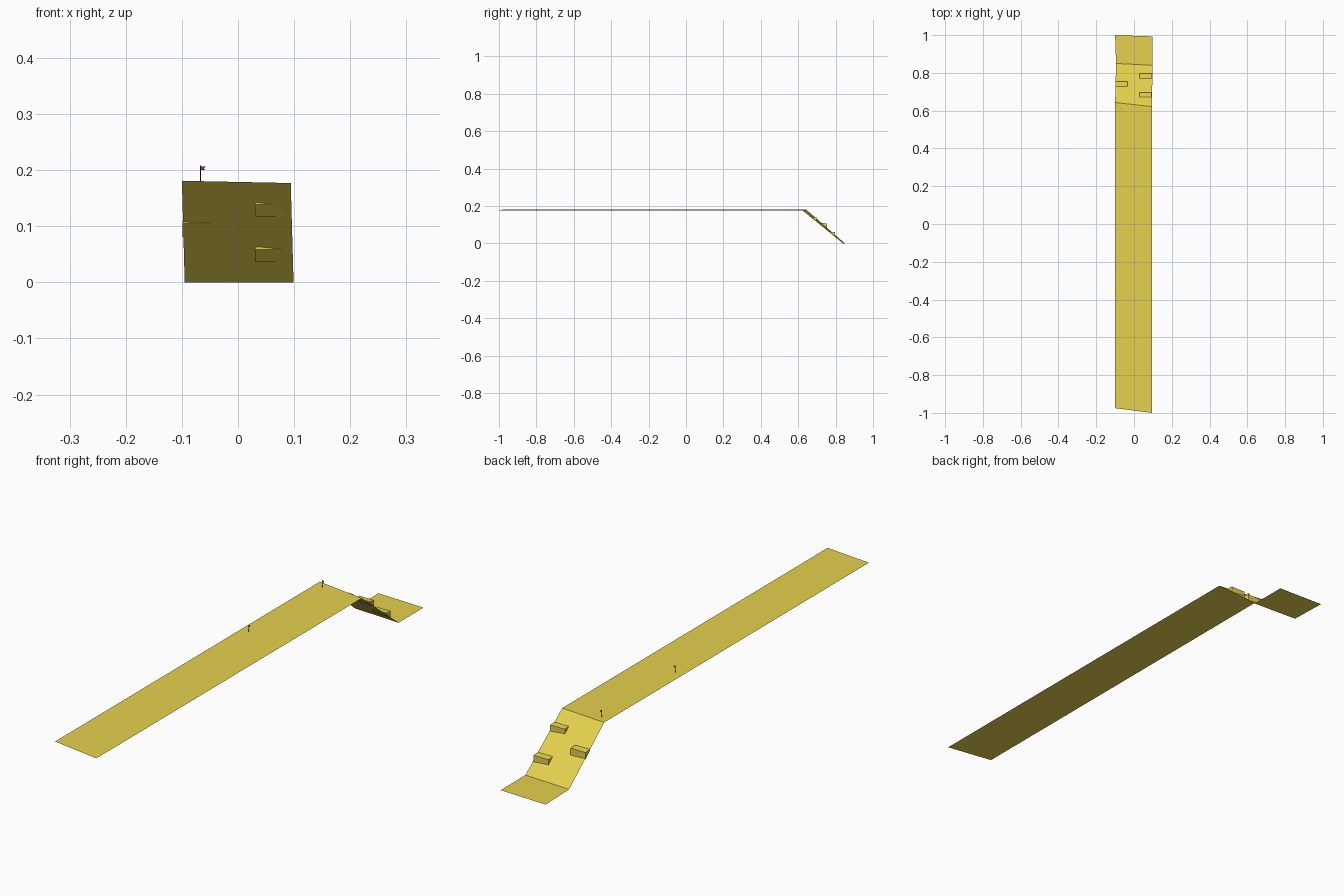
import bpy

if "Cube" in bpy.data.objects:
    bpy.data.objects.remove(bpy.data.objects["Cube"])


def material(name, rgb):
    m = bpy.data.materials.new(name)
    m.diffuse_color = (*rgb, 1)
    m.use_nodes = True
    m.node_tree.nodes["Principled BSDF"].inputs["Base Color"].default_value = m.diffuse_color
    return m


def mesh_object(name, verts, faces, mat):
    me = bpy.data.meshes.new(name)
    me.from_pydata(verts, [], faces)
    me.materials.append(mat)
    me.update()
    ob = bpy.data.objects.new(name, me)
    bpy.context.collection.objects.link(ob)
    return ob


sand = material("sand", (0.79, 0.64, 0.075))
dark = material("pole_dark", (0.03, 0.025, 0.025))
red = material("flag_red", (0.35, 0.03, 0.03))

# Folded strip: long plateau, slope and low landing (left and right edges)
left = [(-0.1, -0.975, 0.181), (-0.1, 0.643, 0.181), (-0.095, 0.85, 0), (-0.1, 1.0, 0)]
right = [(0.094, -1.0, 0.177), (0.094, 0.622, 0.177), (0.099, 0.84, 0), (0.098, 0.993, 0)]
mesh_object("ground_strip", left + right,
            [(i, i + 4, i + 5, i + 1) for i in range(3)], sand)


# Step ledges growing out of the slope, with flat tops and upright back faces
def ledge(name, x0, x1, y0, y1, top, bottom):
    profile = [(y0, top - 0.004), (y0, top), (y1, top - 0.002), (y1, bottom)]
    verts = [(x, y, z) for x in (x0, x1) for y, z in profile]
    faces = [(0, 1, 2, 3), (7, 6, 5, 4)]
    faces += [(i, i + 4, (i + 1) % 4 + 4, (i + 1) % 4) for i in range(4)]
    mesh_object(name, verts, faces, sand)


ledge("ledge_upper", 0.03, 0.093, 0.673, 0.697, 0.143, 0.117)
ledge("ledge_middle", -0.099, -0.035, 0.727, 0.755, 0.109, 0.081)
ledge("ledge_lower", 0.03, 0.095, 0.770, 0.797, 0.063, 0.036)


# Small flags along the left side of the plateau
def flag(name, x, y):
    bpy.ops.mesh.primitive_cylinder_add(vertices=6, radius=0.0008, depth=0.028,
                                        location=(x, y, 0.194))
    pole = bpy.context.object
    pole.name = name + "_pole"
    pole.data.materials.append(dark)
    mesh_object(name + "_cloth",
                [(x, y, 0.207), (x + 0.009, y, 0.206), (x + 0.006, y, 0.203),
                 (x + 0.009, y, 0.200), (x, y, 0.200)],
                [(0, 1, 2, 3, 4)], red)


for label, y in (("mid_flag", 0.16), ("edge_flag", 0.61)):
    flag(label, -0.067, y)
